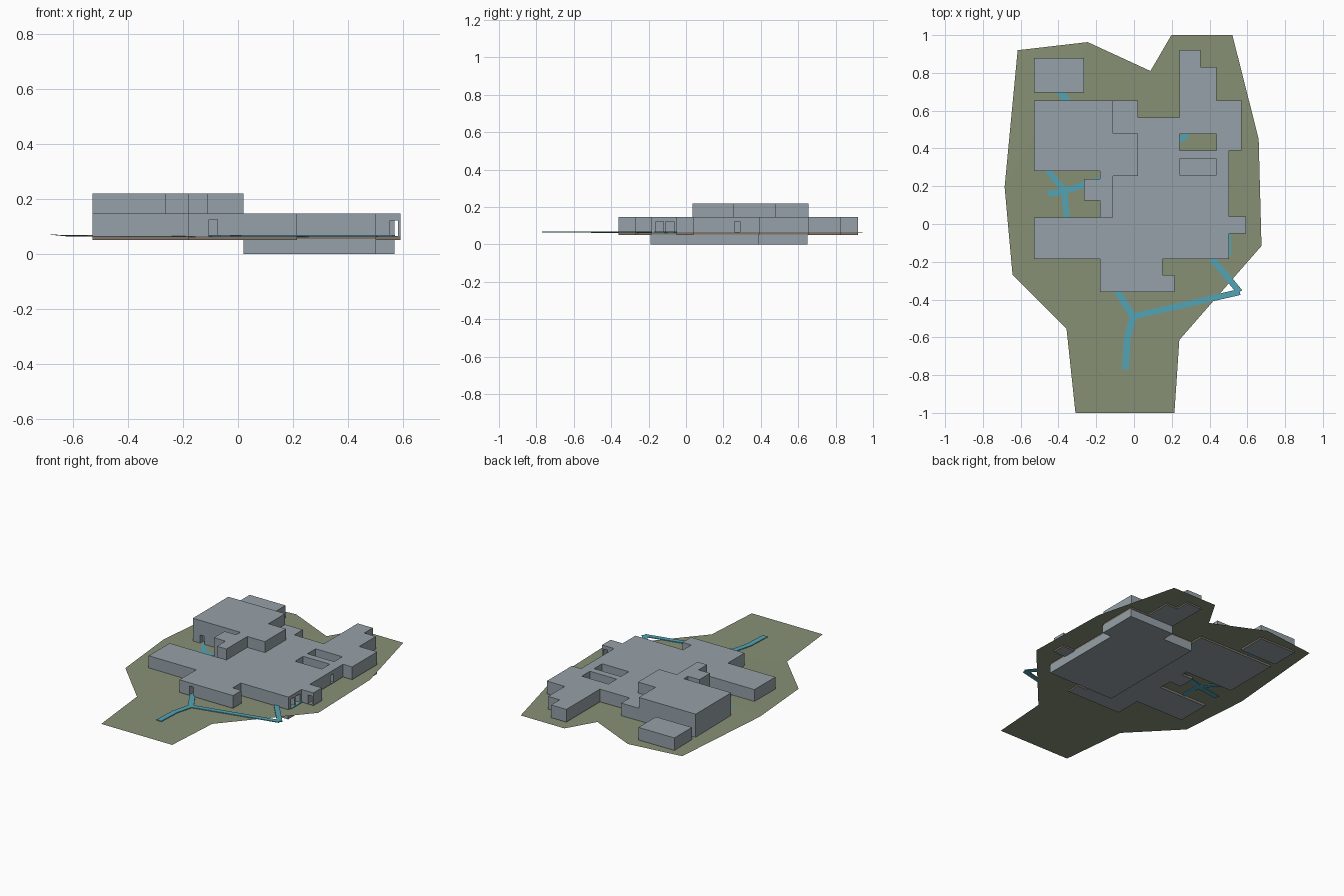
import bpy, bmesh
from mathutils import Vector

if "Cube" in bpy.data.objects:
    bpy.data.objects.remove(bpy.data.objects["Cube"])


def srgb(r, g, b):
    def f(c):
        c /= 255
        return c / 12.92 if c < 0.04045 else ((c + 0.055) / 1.055) ** 2.4
    return (f(r), f(g), f(b), 1)


def material(name, rgb):
    m = bpy.data.materials.new(name)
    m.diffuse_color = srgb(*rgb)
    m.use_nodes = True
    m.node_tree.nodes["Principled BSDF"].inputs["Base Color"].default_value = m.diffuse_color
    return m


GREY = material("blue_grey_wall", (150, 161, 168))
BROWN = material("foundation_brown", (128, 118, 108))
GREEN = material("grass_green", (135, 144, 117))
BLUE = material("path_blue", (84, 164, 182))


def finish(name, bm, *mats):
    me = bpy.data.meshes.new(name)
    bmesh.ops.recalc_face_normals(bm, faces=bm.faces)
    bm.to_mesh(me)
    bm.free()
    ob = bpy.data.objects.new(name, me)
    bpy.context.collection.objects.link(ob)
    for m in mats:
        me.materials.append(m)
    return ob


def prism(name, outline, z0, z1, *mats):
    """Vertical extrusion of a floor plan."""
    bm = bmesh.new()
    f = bm.faces.new([bm.verts.new((x, y, z0)) for x, y in outline])
    top = bmesh.ops.extrude_face_region(bm, geom=[f])["geom"]
    for v in top:
        if isinstance(v, bmesh.types.BMVert):
            v.co.z = z1
    return finish(name, bm, *mats)


def rect(x0, x1, y0, y1):
    return [(x0, y0), (x1, y0), (x1, y1), (x0, y1)]


def cut(ob, boxes):
    """Cut boxes (x0, x1, y0, y1, z0, z1) out of an object."""
    for b in boxes:
        cutter = prism("cutter", rect(*b[:4]), b[4], b[5], GREY)
        cutter.hide_render = True
        mod = ob.modifiers.new("cut", "BOOLEAN")
        mod.operation = "DIFFERENCE"
        mod.solver = "EXACT"
        mod.object = cutter
        bpy.context.view_layer.objects.active = ob
        bpy.ops.object.modifier_apply(modifier=mod.name)
        bpy.data.objects.remove(cutter)


def ribbon(name, pts, width, z0=0.064, z1=0.069):
    """Mitred path strip along a polyline."""
    p = [Vector(q) for q in pts]
    left, right = [], []
    for i, q in enumerate(p):
        a = (q - p[i - 1]).normalized() if i else (p[1] - q).normalized()
        b = (p[i + 1] - q).normalized() if i < len(p) - 1 else a
        n = Vector((-a.y - b.y, a.x + b.x)).normalized()
        n *= width / 2 / max(0.4, n.dot(Vector((-a.y, a.x))))
        left.append(tuple(q + n))
        right.append(tuple(q - n))
    return prism(name, left + right[::-1], z0, z1, BLUE)


# Ground sheet, rising gently on the west edge
land = [(-0.616, 0.92), (-0.245, 0.963), (0.087, 0.81), (0.198, 1.0),
        (0.521, 1.0), (0.66, 0.45), (0.675, -0.116), (0.24, -0.614),
        (0.214, -1.0), (-0.31, -1.0), (-0.357, -0.556), (-0.643, -0.27),
        (-0.685, 0.196)]
bm = bmesh.new()
bm.faces.new([bm.verts.new((x, y, 0.062 + max(0, -x - 0.6) * 0.1)) for x, y in land])
bmesh.ops.triangulate(bm, faces=bm.faces)
finish("ground", bm, GREEN)

# Floor plans
main_plan = [(-0.53, 0.035), (-0.53, -0.185), (-0.18, -0.185), (-0.18, -0.36),
             (0.215, -0.36), (0.215, -0.27), (0.15, -0.27), (0.15, -0.185),
             (0.503, -0.185), (0.503, -0.05), (0.592, -0.05), (0.592, 0.04),
             (0.503, 0.04), (0.503, 0.39), (0.57, 0.39), (0.57, 0.655),
             (0.437, 0.655), (0.437, 0.83), (0.352, 0.83), (0.352, 0.92),
             (0.24, 0.92), (0.24, 0.565), (0.02, 0.565), (0.02, 0.655),
             (-0.53, 0.655), (-0.53, 0.28), (-0.18, 0.28), (-0.18, 0.237),
             (-0.265, 0.237), (-0.265, 0.125), (-0.18, 0.125), (-0.18, 0.035)]
upper_plan = [(-0.53, 0.655), (-0.53, 0.28), (-0.18, 0.28), (-0.18, 0.237),
              (-0.265, 0.237), (-0.265, 0.125), (-0.18, 0.125), (-0.18, 0.035),
              (-0.11, 0.035), (-0.11, 0.255), (0.02, 0.255), (0.02, 0.478),
              (-0.11, 0.478), (-0.11, 0.655)]
basement_plan = [(0.02, -0.19), (0.503, -0.19), (0.503, 0.385), (0.57, 0.385),
                 (0.57, 0.65), (0.24, 0.65), (0.24, 0.565), (0.02, 0.565)]
annex_plan = rect(-0.53, -0.265, 0.695, 0.88)

# Building storeys
prism("basement", basement_plan, 0.0, 0.054, GREY)
ground_floor = prism("ground_floor", main_plan, 0.066, 0.147, GREY)
prism("upper_floor", upper_plan, 0.147, 0.22, GREY)
prism("annex", annex_plan, 0.066, 0.147, GREY)

# Foundations with brown sides and grey undersides
bases = [prism("foundation", main_plan, 0.052, 0.066, GREY, BROWN),
         prism("annex_foundation", annex_plan, 0.052, 0.066, GREY, BROWN)]

# Courtyards, doorways and the open porch
north_yard = (0.24, 0.437, 0.39, 0.476, 0.04, 0.2)
cut(bases[0], [north_yard])
cut(ground_floor, [
    north_yard,
    (0.24, 0.437, 0.26, 0.345, 0.05, 0.2),
    (-0.105, -0.075, -0.40, -0.32, 0.05, 0.125),
    (0.553, 0.583, -0.08, 0.06, 0.05, 0.122),
    (0.47, 0.53, -0.16, -0.12, 0.05, 0.122),
    (0.47, 0.53, -0.11, -0.065, 0.05, 0.122),
    (0.47, 0.53, 0.26, 0.29, 0.05, 0.122),
    (-0.475, -0.445, 0.25, 0.31, 0.05, 0.122),
])
for base in bases:
    for f in base.data.polygons:
        f.material_index = 1 if abs(f.normal.z) < 0.5 else 0

# Footpaths
ribbon("south_path", [(-0.095, -0.345), (-0.005, -0.49), (-0.037, -0.61), (-0.045, -0.77)], 0.036)
ribbon("southeast_path", [(-0.005, -0.49), (0.56, -0.36)], 0.032)
ribbon("east_return_path", [(0.56, -0.36), (0.41, -0.18)], 0.032)
ribbon("west_path", [(-0.53, 0.148), (-0.38, 0.17), (-0.18, 0.235)], 0.032)
ribbon("west_cross_path", [(-0.46, 0.285), (-0.37, 0.18), (-0.355, 0.035)], 0.03)
ribbon("annex_path", [(-0.40, 0.71), (-0.35, 0.645)], 0.036)
ribbon("courtyard_path", [(0.24, 0.44), (0.285, 0.476)], 0.03)
ribbon("porch_path", [(0.507, -0.17), (0.507, -0.05)], 0.012)
